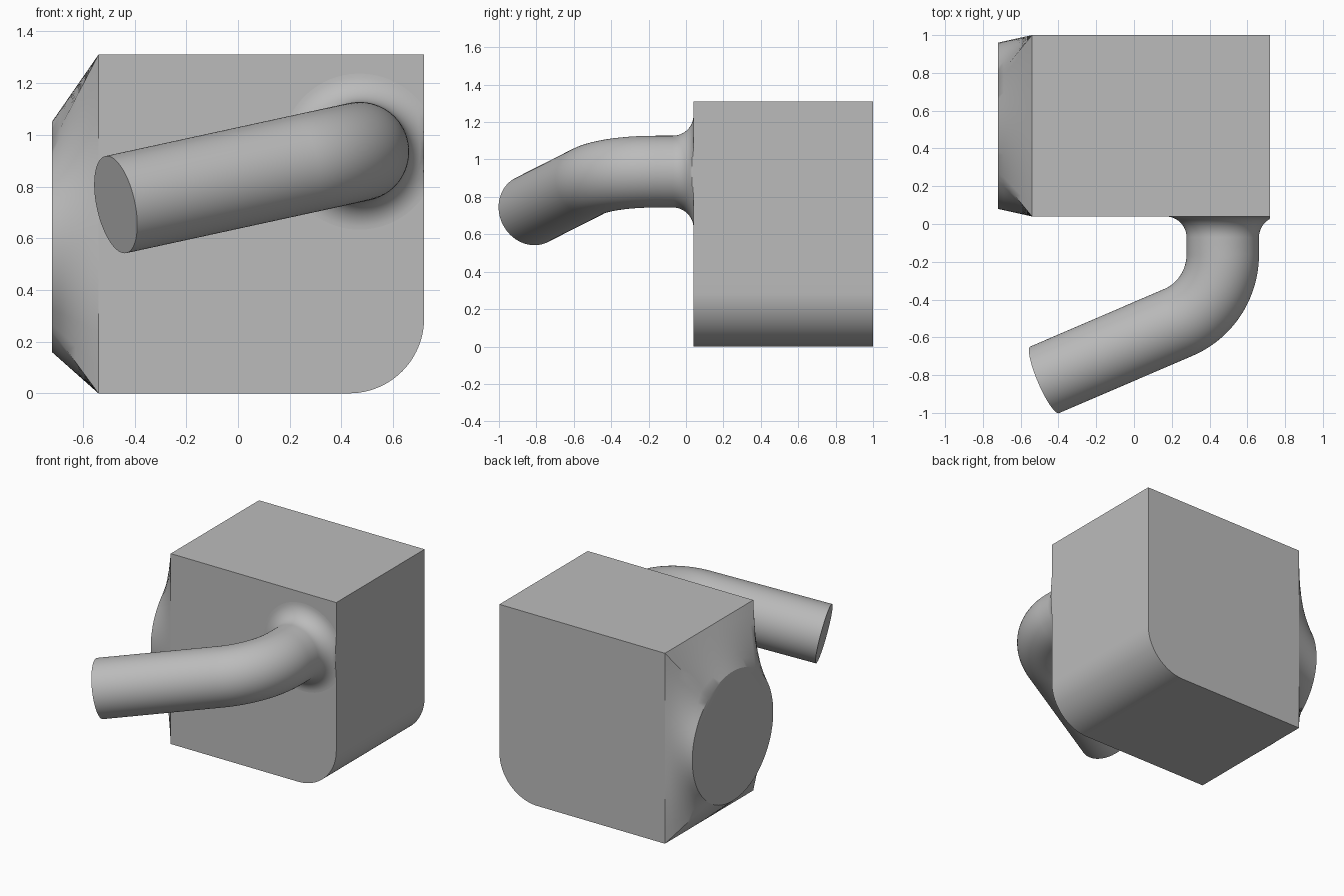
import bpy, bmesh, math
from mathutils import Vector, Matrix

cube = bpy.data.objects.get("Cube")
if cube:
    bpy.data.objects.remove(cube, do_unlink=True)

LEFT, RIGHT, FRONT, BACK, TOP = -0.54, 0.72, 0.04, 1.0, 1.31

grey = bpy.data.materials.new("plain grey")
grey.use_nodes = True
grey.diffuse_color = (0.5, 0.5, 0.5, 1)
grey.node_tree.nodes["Principled BSDF"].inputs["Base Color"].default_value = (0.5, 0.5, 0.5, 1)


def finish(bm, name):
    """Turn a bmesh into a smooth object with sharp edges kept."""
    bmesh.ops.recalc_face_normals(bm, faces=bm.faces)
    mesh = bpy.data.meshes.new(name)
    bm.to_mesh(mesh)
    bm.free()
    mesh.materials.append(grey)
    obj = bpy.data.objects.new(name, mesh)
    bpy.context.collection.objects.link(obj)
    bpy.ops.object.select_all(action='DESELECT')
    obj.select_set(True)
    bpy.context.view_layer.objects.active = obj
    bpy.ops.object.shade_smooth_by_angle(angle=math.radians(30))
    return obj


def bridge(bm, rings):
    """Skin a list of equal closed rings of points; return the vertex rings."""
    loops = [[bm.verts.new(p) for p in ring] for ring in rings]
    for a, b in zip(loops, loops[1:]):
        n = len(a)
        for i in range(n):
            j = (i + 1) % n
            bm.faces.new((a[i], a[j], b[j], b[i]))
    return loops


# Housing block with one rounded lower edge
R = 0.29
profile = [(LEFT, TOP), (LEFT, 0)]
for i in range(25):
    a = math.radians(-90 + 90 * i / 24)
    profile.append((RIGHT - R + R * math.cos(a), R + R * math.sin(a)))
profile.append((RIGHT, TOP))
bm = bmesh.new()
ends = bridge(bm, [[(x, y, z) for x, z in profile] for y in (FRONT, BACK)])
for loop in ends:
    bm.faces.new(loop)
open_side = [f for f in bm.faces if all(abs(v.co.x - LEFT) < 1e-5 for v in f.verts)]
bmesh.ops.delete(bm, geom=open_side, context='FACES_ONLY')
finish(bm, "housing_block")

# Side transition from the rectangular block to a round flange
cy, cz = (FRONT + BACK) / 2, TOP / 2
hy, hz = (BACK - FRONT) / 2, TOP / 2
corner = math.atan2(hz, hy)
stops = [-corner, corner, math.pi - corner, math.pi + corner, 2 * math.pi - corner]
angles = [a + (b - a) * i / 24 for a, b in zip(stops, stops[1:]) for i in range(24)]
base, rim = [], []
for a in angles:
    c, s = math.cos(a), math.sin(a)
    k = min(hy / max(abs(c), 1e-6), hz / max(abs(s), 1e-6))
    base.append(Vector((LEFT, cy + k * c, cz + k * s)))
    rim.append(Vector((-0.72, 0.52 + 0.44 * c, 0.605 + 0.445 * s)))
bm = bmesh.new()
rings = bridge(bm, [[p.lerp(q, t / 6) for p, q in zip(base, rim)] for t in range(7)])
bm.faces.new(rings[-1])
finish(bm, "round_side_transition")

# Bent pipe with a flared root
PIPE, FLARE, BEND = 0.192, 0.11, 0.39
start = Vector((0.47, FRONT, 0.935))
elbow = Vector((0.47, -0.42, 0.935))
tip = Vector((-0.473, -0.825, 0.73))
forward = Vector((0, -1, 0))
axis = forward.cross(tip - elbow).normalized()
turn = forward.angle(tip - elbow)
setback = BEND * math.tan(turn / 2)
stations = []
for i in range(13):
    a = math.pi / 2 * i / 12
    stations.append((start + forward * FLARE * (1 - math.cos(a)), forward,
                     PIPE + FLARE * (1 - math.sin(a))))
bend_start = elbow - forward * setback
centre = bend_start + axis.cross(forward) * BEND
for i in range(25):
    turned = Matrix.Rotation(turn * i / 24, 3, axis)
    stations.append((centre + turned @ (bend_start - centre), turned @ forward, PIPE))
stations.append((tip, (tip - elbow).normalized(), PIPE))

rings = []
for point, direction, radius in stations:
    side = axis.cross(direction)
    ring = []
    for i in range(72):
        a = math.tau * i / 72
        p = point + (axis * math.cos(a) + side * math.sin(a)) * radius
        p.x = min(p.x, RIGHT)  # flare is trimmed flush with the block side
        ring.append(p)
    rings.append(ring)
bm = bmesh.new()
loops = bridge(bm, rings)
bm.faces.new(loops[-1])
finish(bm, "bent_pipe")
